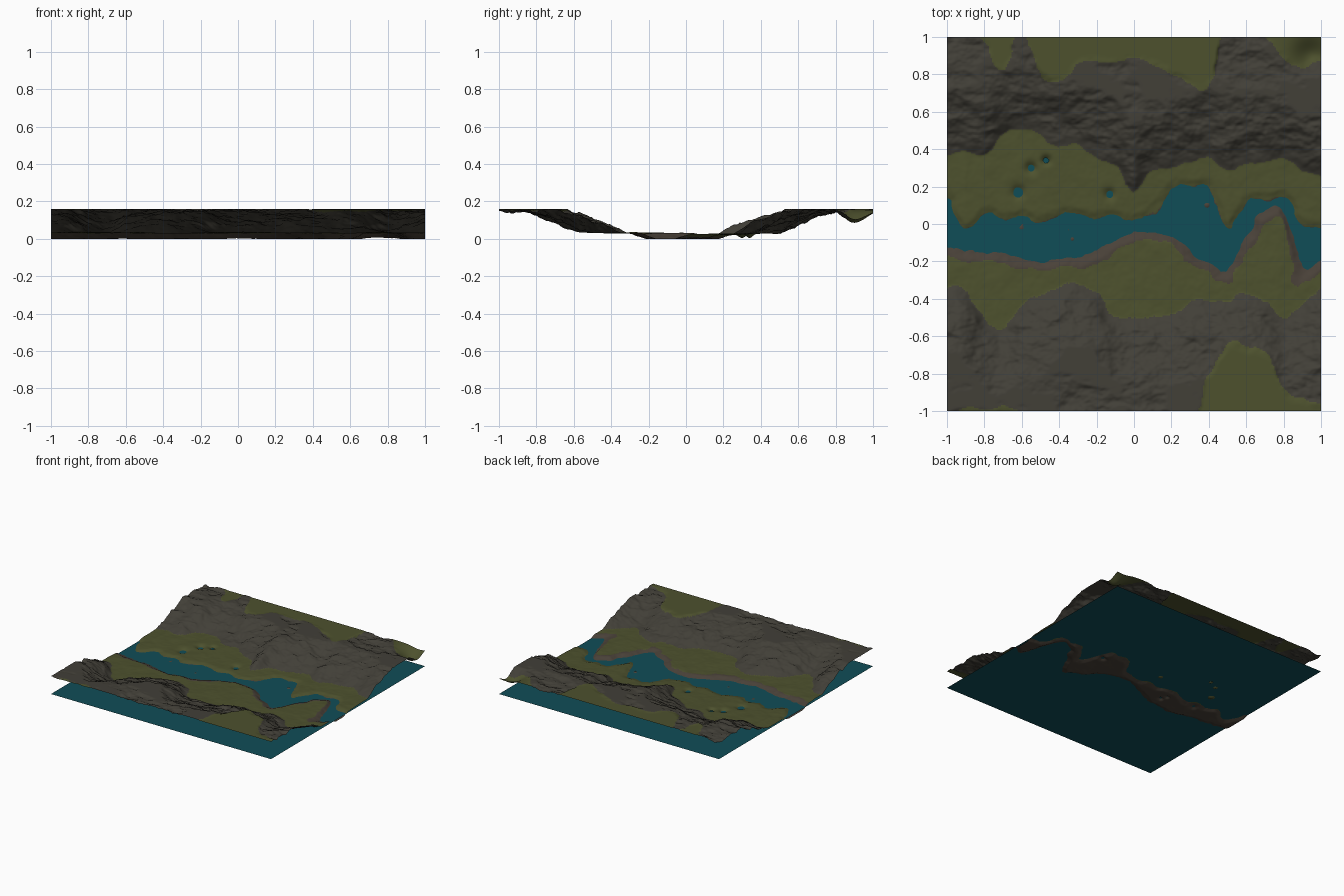
import bpy, bmesh, math
from mathutils import Vector, noise

if "Cube" in bpy.data.objects:
    bpy.data.objects.remove(bpy.data.objects["Cube"])

N = 250          # grid resolution of the terrain
TOP = 0.16       # plateau height
WATER = 0.013    # water level

# Outlines across the valley (y values at x = -1.0, -0.9 ... 1.0)
SOUTH_BANK = [-.13, -.14, -.15, -.17, -.20, -.20, -.19, -.18, -.14, -.07, -.04,
              -.05, -.06, -.15, -.21, -.24, -.06, .07, .07, -.23, -.20]
NORTH_BANK = [.14, -.02, .06, .03, .03, .01, .05, .05, .02, .04, .02,
              .05, .18, .20, .18, -.02, .11, .13, .14, .01, -.01]
SOUTH_FOOT = [-.34, -.36, -.51, -.56, -.43, -.38, -.34, -.33, -.37, -.49, -.50,
              -.50, -.47, -.42, -.42, -.41, -.38, -.41, -.50, -.45, -.34]
NORTH_FOOT = [.37, .38, .36, .48, .50, .48, .42, .42, .36, .30, .18,
              .28, .30, .33, .36, .28, .32, .33, .35, .28, .25]
NORTH_MEADOW = [1.1, 1.05, .96, .82, 1.05, .80, .76, .84, .87, .86, .88,
                .85, .80, .75, .74, 1.1, 1.1, 1.0, .90, .82, .87]
SOUTH_MEADOW = [-1.02, -.98, -1.0, -.98, -1.0, -1.1, -1.1, -1.1, -1.1, -1.1, -1.1,
                -1.1, -1.1, -1.1, -.80, -.64, -.65, -.70, -.90, -.93, -.95]
# Small bumps and hollows: x, y, radius, height
SPOTS = [(-.55, .30, .03, -.024), (-.47, .34, .025, -.026), (-.62, .17, .035, -.022),
         (-.13, .16, .03, -.022), (-.60, -.02, .03, .016), (-.35, -.03, .02, .016),
         (.39, .10, .025, .018), (-.33, -.08, .02, .016), (.95, .90, .09, -.07)]


def curve(table, x):
    """Smooth curve through a table of evenly spaced values."""
    f = min(max((x + 1) * 10, 0), 19.9999)
    i, t = int(f), f - int(f)
    a, b, c, d = (table[min(max(i + k, 0), 20)] for k in (-1, 0, 1, 2))
    return b + .5 * t * (c - a + t * (2*a - 5*b + 4*c - d + t * (3*(b - c) + d - a)))


def smooth(t):
    t = min(max(t, 0), 1)
    return t * t * (3 - 2 * t)


def rough(x, y, fx, fy, seed, octaves=6):
    return noise.fractal(Vector((x * fx, y * fy, seed)), .8, 2.0, octaves)


def distance(table, x):
    """Curve value and slope correction for a distance across it."""
    slope = (curve(table, x + .01) - curve(table, x - .01)) / .02
    return curve(table, x), math.hypot(1, slope)


def layout(x, y):
    """Signed distances to banks, valley feet and upper meadows."""
    wx = x + .02 * rough(x, y, 6, 6, 3.1, 3)
    wy = y + .02 * rough(x, y, 7, 7, 8.7, 4)
    s, ks = distance(SOUTH_BANK, wx)
    n, kn = distance(NORTH_BANK, wx)
    south, north = (s - wy) / ks, (wy - n) / kn
    hill = max(curve(SOUTH_FOOT, wx) - wy, wy - curve(NORTH_FOOT, wx))
    meadow = max(curve(SOUTH_MEADOW, wx) - wy, wy - curve(NORTH_MEADOW, wx))
    return south, north, hill, meadow


def height(x, y):
    south, north, hill, meadow = layout(x, y)
    # River bed, steep south bank, gentle north shore
    land = max(south, north)
    if land < 0:
        z = WATER + max(-.013, land * .35)
    elif south > north:
        z = WATER + .017 * smooth(south / .05 + .1) + .01 * south
    else:
        z = WATER + .010 * smooth(north / .05 + .1) + .02 * min(north, .3)
    z += .003 * rough(x, y, 9, 9, 1.7, 4)
    # Rocky valley sides
    t = min(max(hill / .42, 0), 1)
    if t > 0:
        crag = .022 * rough(x, y, 3, 5, 5.3) + .022 * (.25 - abs(rough(x, y, 4, 7, 9.9)))
        flat = smooth((meadow + .04) / .08)
        rock = (TOP - z) * (1 - (1 - t) ** 1.5) + crag * min(1, t * 5)
        z += rock * (1 - flat) + (TOP - .004 - z) * flat
    for sx, sy, r, h in SPOTS:
        z += h * math.exp(-((x - sx) ** 2 + (y - sy) ** 2) / (r * r))
    return min(max(z, 0), TOP)


def surface(x, y):
    """0 grass, 1 rock, 2 river bank."""
    south, north, hill, meadow = layout(x, y)
    if meadow > 0:
        return 0
    if hill > 0:
        return 1
    if north < 0 and south < .045 + .02 * rough(x, y, 8, 8, 2.2, 3):
        return 2
    return 0


def material(name, rgb):
    m = bpy.data.materials.new(name)
    m.diffuse_color = (*rgb, 1)
    m.use_nodes = True
    m.node_tree.nodes["Principled BSDF"].inputs["Base Color"].default_value = m.diffuse_color
    return m


def add_object(name, bm, mats):
    mesh = bpy.data.meshes.new(name)
    bm.to_mesh(mesh)
    bm.free()
    for m in mats:
        mesh.materials.append(m)
    obj = bpy.data.objects.new(name, mesh)
    bpy.context.collection.objects.link(obj)
    return obj


grass = material("grass_green", (.075, .083, .027))
rock = material("rock_grey", (.054, .050, .039))
bank = material("bank_brown", (.067, .053, .040))
water = material("water_teal", (.005, .074, .096))

# Terrain: a fine grid raised into a river valley
bm = bmesh.new()
bmesh.ops.create_grid(bm, x_segments=N, y_segments=N, size=1)
for v in bm.verts:
    v.co.z = height(v.co.x, v.co.y)
for f in bm.faces:
    c = f.calc_center_median()
    f.material_index = surface(c.x, c.y)
    f.smooth = True
add_object("valley_terrain", bm, [grass, rock, bank])

# Water: one flat sheet cutting through the terrain
bm = bmesh.new()
bmesh.ops.create_grid(bm, x_segments=1, y_segments=1, size=1)
for v in bm.verts:
    v.co.z = WATER
add_object("water_sheet", bm, [water])
